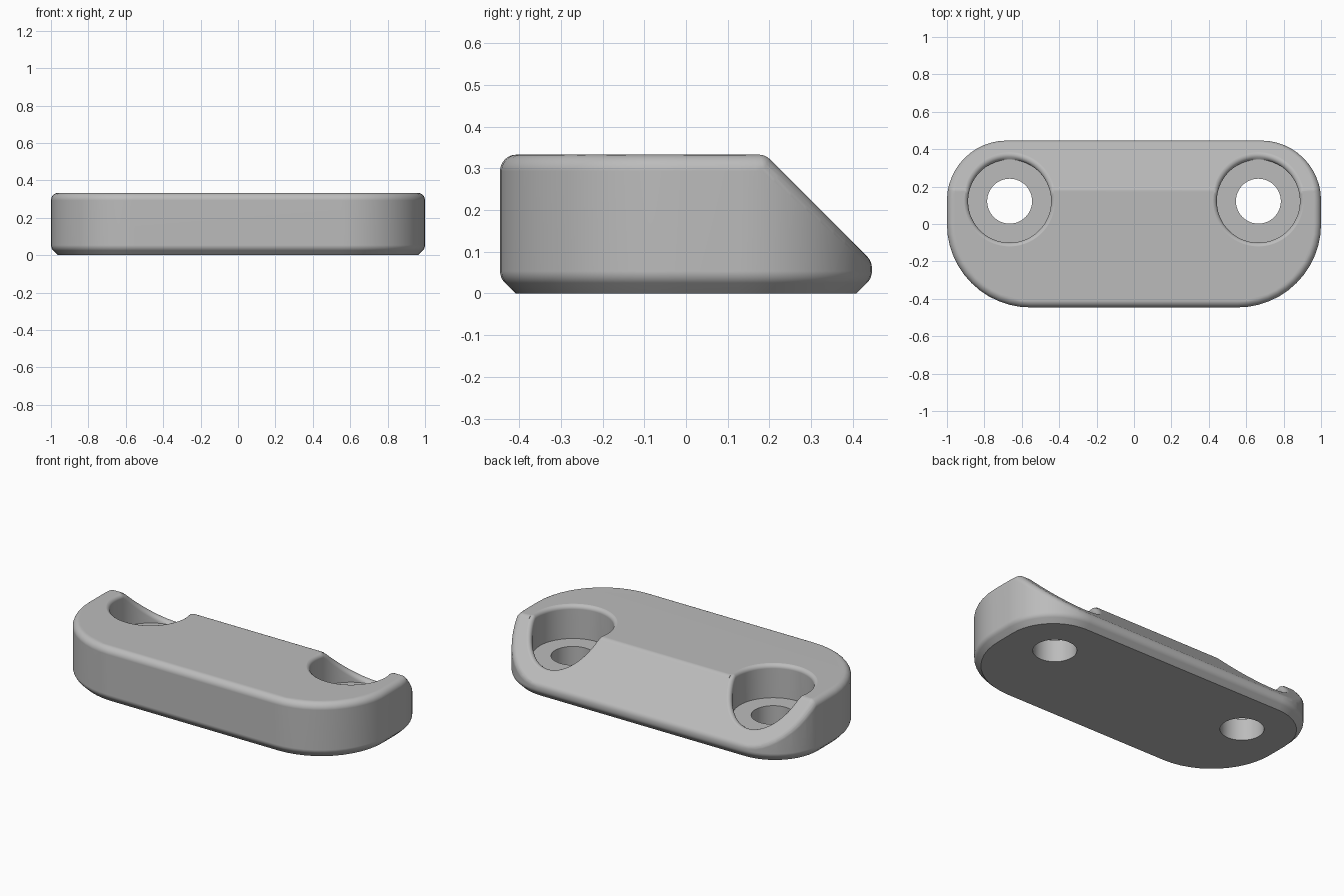
import bpy, bmesh
from math import sin, cos, pi, sqrt, radians
from mathutils import Vector

cube = bpy.data.objects.get("Cube")
if cube:
    bpy.data.objects.remove(cube, do_unlink=True)

HEIGHT, HALF_DEPTH = 0.333, 0.446
SLOPE = 0.523          # sloped back plane: y + z = SLOPE
EDGE = 0.04            # outer edge rounding
CHAMFER = 0.037        # bottom chamfer
FLOOR, BORE, HOLE, LIP = 0.133, 0.222, 0.12, 0.025
BORE_X, BORE_Y = 0.665, 0.122
QUARTER = 12


def hull(points):
    bm = bmesh.new()
    for p in points:
        bm.verts.new(p)
    res = bmesh.ops.convex_hull(bm, input=bm.verts[:])
    loose = [v for v in bm.verts if not v.link_faces]
    bmesh.ops.delete(bm, geom=loose, context='VERTS')
    return bm


def cut(bm, co, no):
    bmesh.ops.bisect_plane(bm, geom=bm.verts[:] + bm.edges[:] + bm.faces[:],
                           plane_co=co, plane_no=no, clear_outer=True)
    rim = [e for e in bm.edges if e.is_boundary]
    bmesh.ops.holes_fill(bm, edges=rim, sides=0)


def outline(inset, z):
    # Plan shape: large front corners, smaller back corners
    pts = []
    for sx in (1, -1):
        for sy, rad in ((-1, 0.446), (1, 0.32)):
            cx, cy = 1 - rad, HALF_DEPTH - rad
            for i in range(QUARTER + 1):
                a = i * pi / 2 / QUARTER
                pts.append(Vector((sx * (cx + (rad - inset) * cos(a)),
                                   sy * (cy + (rad - inset) * sin(a)), z)))
    return pts


def new_object(name, bm):
    bmesh.ops.recalc_face_normals(bm, faces=bm.faces[:])
    mesh = bpy.data.meshes.new(name)
    bm.to_mesh(mesh)
    bm.free()
    obj = bpy.data.objects.new(name, mesh)
    bpy.context.collection.objects.link(obj)
    return obj


# Inner core, shrunk by the edge radius and cut by the back slope
low = CHAMFER + EDGE * (sqrt(2) - 1)
core = hull(outline(EDGE, HEIGHT - EDGE) + outline(EDGE, low)
            + outline(EDGE + 0.12, low - 0.12))
cut(core, (0, SLOPE - EDGE * sqrt(2), 0), (0, 1, 1))
corners = [v.co.copy() for v in core.verts]
core.free()

# Rounded body: hull of a ball placed at each core corner
ball = [Vector((0, 0, EDGE)), Vector((0, 0, -EDGE))]
for i in range(4 * QUARTER):
    for j in range(-7, 8):
        a, e = i * pi / 2 / QUARTER, j * pi / 16
        ball.append(EDGE * Vector((cos(a) * cos(e), sin(a) * cos(e), sin(e))))
bm = hull([c + b for c in corners for b in ball])
bmesh.ops.remove_doubles(bm, verts=bm.verts[:], dist=0.0002)
cut(bm, (0, 0, 0), (0, 0, -1))
bmesh.ops.dissolve_limit(bm, angle_limit=radians(1), verts=bm.verts[:], edges=bm.edges[:])
body = new_object("mounting_block", bm)


def bore_cutter(side):
    # Stepped hole whose rim flares out to follow the top and slope
    bm = bmesh.new()
    count, steps, columns = 96, 6, []
    for i in range(count):
        a = 2 * pi * (i + 0.5) / count
        d = Vector((cos(a), sin(a), 0))
        axis = Vector((side * BORE_X, BORE_Y, 0))
        mid = axis + d * (BORE + LIP)
        z_top = HEIGHT - LIP
        z_slope = SLOPE - mid.y - LIP * sqrt(2)
        normal = Vector((0, 0, 1)) if z_top < z_slope else Vector((0, 1, 1)).normalized()
        mid.z = min(z_top, z_slope) + 0.0006
        column = [axis + d * HOLE + Vector((0, 0, -0.1)),
                  axis + d * HOLE + Vector((0, 0, FLOOR)),
                  axis + d * BORE + Vector((0, 0, FLOOR))]
        ang = (-d).angle(normal)
        for k in range(steps + 1):
            t = k / steps
            n = (-d * sin((1 - t) * ang) + normal * sin(t * ang)) / sin(ang)
            p = mid + n * LIP
            p.z = max(p.z, FLOOR + 0.0004 * (k + 1))
            column.append(p)
        column.append(Vector((p.x, p.y, 0.6)))
        columns.append([bm.verts.new(p) for p in column])
    for i in range(count):
        a, b = columns[i], columns[(i + 1) % count]
        for k in range(len(a) - 1):
            bm.faces.new((a[k], b[k], b[k + 1], a[k + 1]))
    bm.faces.new([c[0] for c in columns])
    bm.faces.new([c[-1] for c in columns])
    cutter = new_object("bore_cutter", bm)
    cutter.hide_render = True
    return cutter


bpy.context.view_layer.objects.active = body
body.select_set(True)
for side in (-1, 1):
    cutter = bore_cutter(side)
    mod = body.modifiers.new("bore", 'BOOLEAN')
    mod.operation, mod.solver, mod.object = 'DIFFERENCE', 'EXACT', cutter
    bpy.ops.object.modifier_apply(modifier=mod.name)
    bpy.data.objects.remove(cutter, do_unlink=True)

# Smooth shading and a single grey
bpy.ops.object.shade_smooth_by_angle(angle=radians(30))
weighted = body.modifiers.new("flat_faces", 'WEIGHTED_NORMAL')
weighted.keep_sharp = True
grey = bpy.data.materials.new("light_grey")
grey.use_nodes = True
color = (0.5, 0.5, 0.5, 1)
grey.diffuse_color = color
grey.node_tree.nodes["Principled BSDF"].inputs["Base Color"].default_value = color
body.data.materials.clear()
body.data.materials.append(grey)
